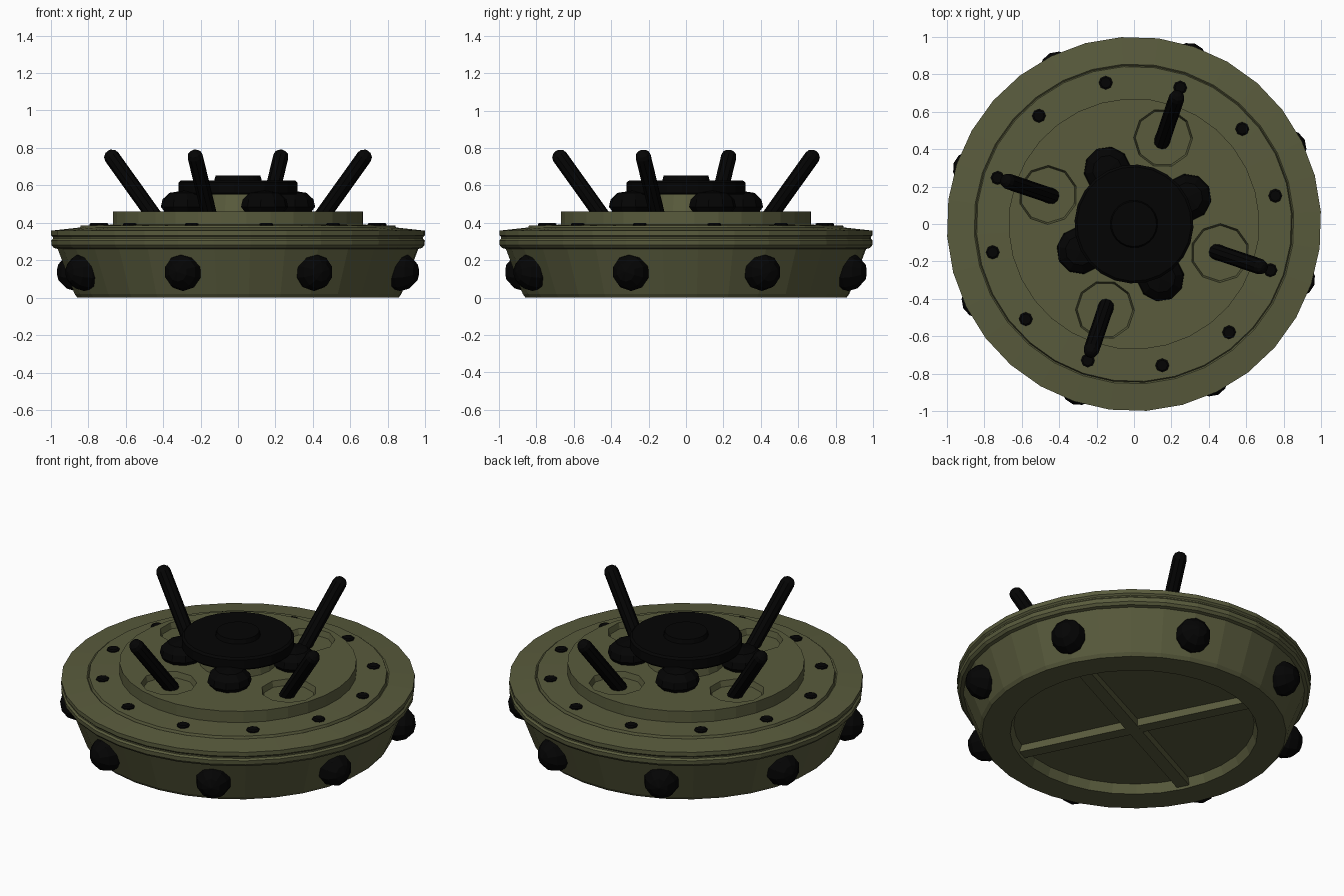
import bpy, bmesh, math
from mathutils import Vector, Matrix

if "Cube" in bpy.data.objects:
    bpy.data.objects.remove(bpy.data.objects["Cube"])


def material(name, c):
    m = bpy.data.materials.new(name)
    m.diffuse_color = (*c, 1)
    m.use_nodes = True
    m.node_tree.nodes["Principled BSDF"].inputs["Base Color"].default_value = m.diffuse_color
    return m


OLIVE = material("olive green", (0.100, 0.105, 0.046))
BLACK = material("rubber black", (0.0012, 0.0012, 0.0012))
TURN = math.radians(-18.7)          # whole layout is turned by this angle


def finish(bm, name, mat):
    bmesh.ops.recalc_face_normals(bm, faces=bm.faces)
    me = bpy.data.meshes.new(name)
    bm.to_mesh(me)
    bm.free()
    ob = bpy.data.objects.new(name, me)
    bpy.context.collection.objects.link(ob)
    me.materials.append(mat)
    return ob


def lathe(name, profile, segs, mat, matrix=Matrix()):
    """Revolve (radius, height) points around z; radius 0 closes to a point."""
    bm = bmesh.new()
    rings = []
    for r, z in profile:
        if r == 0:
            rings.append([bm.verts.new((0, 0, z))] * segs)
        else:
            rings.append([bm.verts.new((r * math.cos(2 * math.pi * i / segs),
                                        r * math.sin(2 * math.pi * i / segs), z))
                          for i in range(segs)])
    for a, b in zip(rings, rings[1:]):
        for i in range(segs):
            j = (i + 1) % segs
            bm.faces.new(list(dict.fromkeys((a[i], a[j], b[j], b[i]))))
    bm.transform(matrix)
    return finish(bm, name, mat)


def polar(r, ang, z):
    return Vector((r * math.cos(ang), r * math.sin(ang), z))


spin = Matrix.Rotation(TURN, 4, 'Z')

# Main casing with hollow underside
lathe("casing", [(0, 0.06), (0.68, 0.055), (0.70, 0.0), (0.86, 0.0), (0.875, 0.02),
                 (0.965, 0.26), (0.985, 0.265), (0.998, 0.28), (1.0, 0.305),
                 (0.99, 0.315), (0.99, 0.323), (1.0, 0.333), (1.0, 0.358),
                 (0.855, 0.374), (0.848, 0.368), (0.842, 0.385), (0.67, 0.39)],
      32, OLIVE, spin)

# Raised top plate with four round recesses
plate = lathe("top_plate", [(0, 0.37), (0.67, 0.37), (0.67, 0.46), (0, 0.46)], 32, OLIVE, spin)
for k in range(4):
    a = TURN + k * math.pi / 2
    cutter = lathe("recess_cutter", [(0, 0.425), (0.148, 0.425), (0.158, 0.461), (0.158, 0.6), (0, 0.6)],
                   10, OLIVE, Matrix.Translation(polar(0.485, a, 0)) @ Matrix.Rotation(a, 4, 'Z'))
    cutter.hide_render = True
    mod = plate.modifiers.new("recess", 'BOOLEAN')
    mod.object = cutter
    mod.operation = 'DIFFERENCE'
    mod.solver = 'EXACT'
    bpy.context.view_layer.objects.active = plate
    bpy.ops.object.modifier_apply(modifier=mod.name)
    bpy.data.objects.remove(cutter)

# Remove the hidden underside of the plate
bm = bmesh.new()
bm.from_mesh(plate.data)
hidden = [f for f in bm.faces if max(v.co.z for v in f.verts) < 0.38]
bmesh.ops.delete(bm, geom=hidden, context='FACES')
bm.to_mesh(plate.data)
bm.free()

# Hub and pressure cap
lathe("hub", [(0.22, 0.46), (0.2, 0.555)], 20, OLIVE, spin)
lathe("pressure_cap", [(0, 0.55), (0.31, 0.55), (0.318, 0.56), (0.318, 0.615), (0.305, 0.626),
                       (0.127, 0.626), (0.12, 0.652), (0, 0.652)], 24, BLACK, spin)

KNOB = [(0, 0.45), (0.1, 0.45), (0.127, 0.485), (0.118, 0.525), (0.08, 0.56), (0, 0.572)]
for k in range(4):
    # Tilted prongs with rounded tips
    a = TURN + k * math.pi / 2
    base, tip = polar(0.465, a, 0.425), polar(0.712, a, 0.752)
    d = tip - base
    n = d.length
    m = Matrix.Translation(base) @ d.to_track_quat('Z', 'Y').to_matrix().to_4x4()
    lathe("prong_%d" % k, [(0, -0.01), (0.042, -0.01), (0.042, n), (0.035, n + 0.022),
                           (0.018, n + 0.035), (0, n + 0.038)], 10, BLACK, m)
    # Squat knobs under the cap
    b = a + math.pi / 4
    lathe("cap_knob_%d" % k, KNOB, 10, BLACK,
          Matrix.Translation(polar(0.32, b, 0)) @ Matrix.Rotation(b, 4, 'Z'))

# Round knobs around the side
BALL = [(0, -0.102)] + [(0.102 * math.sin(math.pi * i / 6), -0.102 * math.cos(math.pi * i / 6))
                        for i in range(1, 6)] + [(0, 0.102)]
for k in range(8):
    a = TURN + k * math.pi / 4
    lathe("side_knob_%d" % k, BALL, 10, BLACK,
          Matrix.Translation(polar(0.915, a, 0.137)) @ Matrix.Rotation(a, 4, 'Z')
          @ Matrix.Rotation(math.pi / 2, 4, 'Y'))

# Small bolts on the upper rim
for k in range(12):
    a = TURN + k * math.pi / 6
    lathe("rim_bolt_%d" % k, [(0.037, 0.375), (0.037, 0.394), (0.028, 0.4), (0, 0.4)],
          8, BLACK, Matrix.Translation(polar(0.77, a, 0)))

# Crossed ribs underneath
for k in range(2):
    bm = bmesh.new()
    bmesh.ops.create_cube(bm, size=1)
    bm.transform(Matrix.Rotation(TURN + math.pi / 4 + k * math.pi / 2, 4, 'Z')
                 @ Matrix.Translation((0, 0, 0.037 + k * 0.0005))
                 @ Matrix.Diagonal((1.38, 0.075, 0.05, 1)))
    finish(bm, "under_rib_%d" % k, OLIVE)
